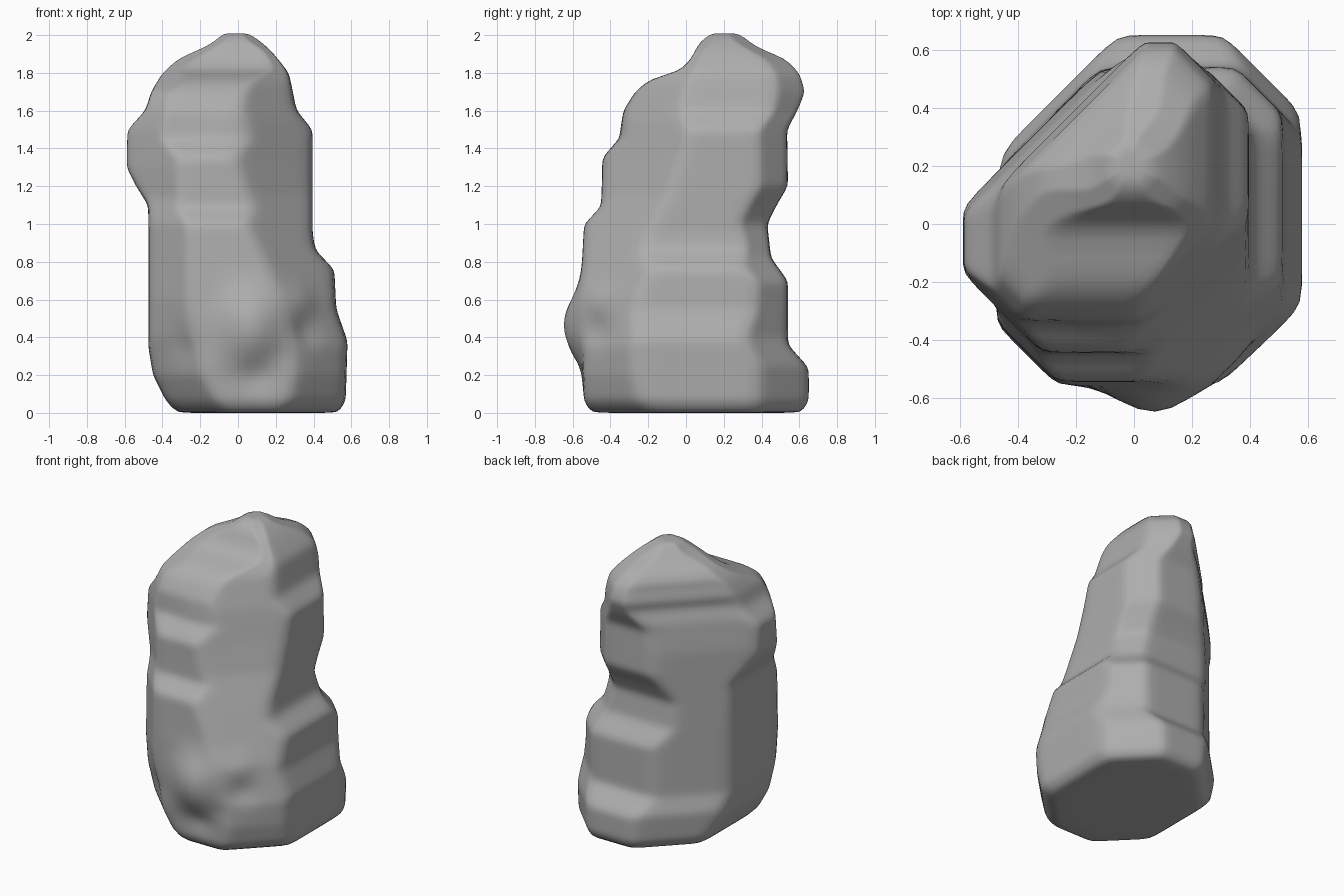
import bpy
import math
from mathutils import Vector

default = bpy.data.objects.get("Cube")
if default:
    bpy.data.objects.remove(default)

# Rock colour
stone = bpy.data.materials.new("grey stone")
stone.use_nodes = True
colour = (0.42, 0.42, 0.42, 1)
stone.diffuse_color = colour
bsdf = stone.node_tree.nodes["Principled BSDF"]
bsdf.inputs["Base Color"].default_value = colour
bsdf.inputs["Roughness"].default_value = 0.8

# Silhouette profiles as (height, position) points
LEFT_EDGE = [(0, -.32), (.06, -.38), (.2, -.45), (.35, -.475), (1.1, -.475), (1.2, -.54),
             (1.3, -.59), (1.5, -.585), (1.6, -.49), (1.7, -.46), (1.8, -.4), (1.88, -.31), (1.95, -.14), (2.01, -.08)]
RIGHT_EDGE = [(0, .53), (.06, .57), (.38, .58), (.55, .52), (.76, .51), (.86, .41),
              (.95, .395), (1.5, .395), (1.6, .31), (1.8, .27), (1.9, .19), (1.95, .14), (2.01, .06)]
FRONT_EDGE = [(0, -.5), (.06, -.54), (.25, -.555), (.7, -.555), (1, -.54), (1.09, -.45), (1.35, -.44),
              (1.45, -.34), (1.6, -.33), (1.7, -.27), (1.77, -.19), (1.81, -.03), (1.88, .03), (1.96, .07), (2.01, .13)]
BACK_EDGE = [(0, .61), (.06, .65), (.24, .65), (.36, .54), (.7, .54), (.82, .45), (1, .43), (1.1, .48),
             (1.2, .54), (1.5, .535), (1.6, .59), (1.7, .63), (1.8, .6), (1.88, .52), (1.93, .38), (2.01, .28)]

# Distance of each diagonal face, as (height, x and y summed outward)
FRONT_RIGHT = [(0, .72), (.06, .81), (.2, .85), (.35, .86), (.6, .79), (.8, .69), (.95, .61), (1.15, .5),
               (1.35, .43), (1.55, .37), (1.75, .28), (1.9, .13), (2, -.1)]
BACK_RIGHT = [(0, .9), (.06, .95), (.25, .96), (.4, .89), (.7, .89), (.82, .75), (1, .675), (1.1, .725),
              (1.2, .785), (1.5, .78), (1.6, .77), (1.7, .77), (1.8, .74), (1.88, .62), (1.95, .42), (2, .29)]
BACK_LEFT = [(0, .62), (.06, .69), (.25, .71), (.36, .66), (1.35, .65), (1.55, .62), (1.7, .55),
             (1.82, .51), (1.92, .43), (2, .32)]
FRONT_LEFT = [(0, .56), (.06, .65), (.2, .74), (.4, .8), (.6, .82), (1, .81), (1.14, .76), (1.3, .76),
              (1.5, .74), (1.6, .71), (1.7, .64), (1.8, .38), (1.9, .14), (2, -.08)]

# Lumps and hollows: centre, radius, height of the swelling
LUMPS = [((.06, -.55, .53), .13, .075), ((.06, -.55, .38), .13, .07), ((.29, -.42, .59), .09, .035),
         ((.1, -.55, .2), .08, -.03), ((.33, -.45, .42), .08, -.035), ((.23, -.5, .3), .08, -.025),
         ((-.28, -.5, .35), .1, -.02), ((-.1, -.36, 1.45), .12, .015)]


def at(profile, z):
    """Value of a profile at height z."""
    if z <= profile[0][0]:
        return profile[0][1]
    for (z0, v0), (z1, v1) in zip(profile, profile[1:]):
        if z <= z1:
            return v0 + (v1 - v0) * (z - z0) / (z1 - z0)
    return profile[-1][1]


def cross_section(z, per_edge=10):
    """Ring of points around a box with four cut corners."""
    l, r, f, b = (at(p, z) for p in (LEFT_EDGE, RIGHT_EDGE, FRONT_EDGE, BACK_EDGE))
    limit = min(r - l, b - f)

    def cut(corner, diagonal, share=0.48):
        return max(0.1 * limit, min(corner - at(diagonal, z), share * limit))

    fr, br = cut(r - f, FRONT_RIGHT), cut(r + b, BACK_RIGHT)
    bl, fl = cut(b - l, BACK_LEFT, 0.65), cut(-l - f, FRONT_LEFT, 0.33)
    corners = [(l + fl, f), (r - fr, f), (r, f + fr), (r, b - br),
               (r - br, b), (l + bl, b), (l, b - bl), (l, f + fl)]
    corners = [Vector((x, y, z)) for x, y in corners]
    ring = []
    for i, start in enumerate(corners):
        end = corners[(i + 1) % len(corners)]
        ring += [start.lerp(end, k / per_edge) for k in range(per_edge)]
    return ring


def shrink(ring, factor):
    centre = sum(ring, Vector()) / len(ring)
    return [centre.lerp(p, factor) for p in ring]


def swell(point):
    """Push a point out or in near each lump."""
    out = Vector((point.x, point.y - 0.05, 0)).normalized()
    moved = point.copy()
    for centre, radius, amount in LUMPS:
        distance = (point - Vector(centre)).length
        moved += out * amount * math.exp(-(distance / radius) ** 2)
    return moved


# Stack the cross sections, closing the base and the peak
levels = 90
base = cross_section(0)
peak = cross_section(2.01)
rings = [shrink(base, s) for s in (.2, .5, .8, .95)]
rings += [[swell(p) for p in cross_section(2.01 * i / levels)] for i in range(levels + 1)]
rings += [shrink(peak, s) for s in (.6, .2)]
count = len(base)
verts = [p for ring in rings for p in ring]
faces = []
for row in range(len(rings) - 1):
    for i in range(count):
        j = (i + 1) % count
        a, b = row * count, (row + 1) * count
        faces.append((a + i, a + j, b + j, b + i))
faces.append(tuple(reversed(range(count))))
faces.append(tuple(range(len(verts) - count, len(verts))))

mesh = bpy.data.meshes.new("rock_pillar")
mesh.from_pydata(verts, [], faces)
mesh.materials.append(stone)
rock = bpy.data.objects.new("rock_pillar", mesh)
bpy.context.collection.objects.link(rock)

# Weathered, rounded edges
soften = rock.modifiers.new("soften", "SMOOTH")
soften.factor = 0.5
soften.iterations = 7
for polygon in mesh.polygons:
    polygon.use_smooth = True
